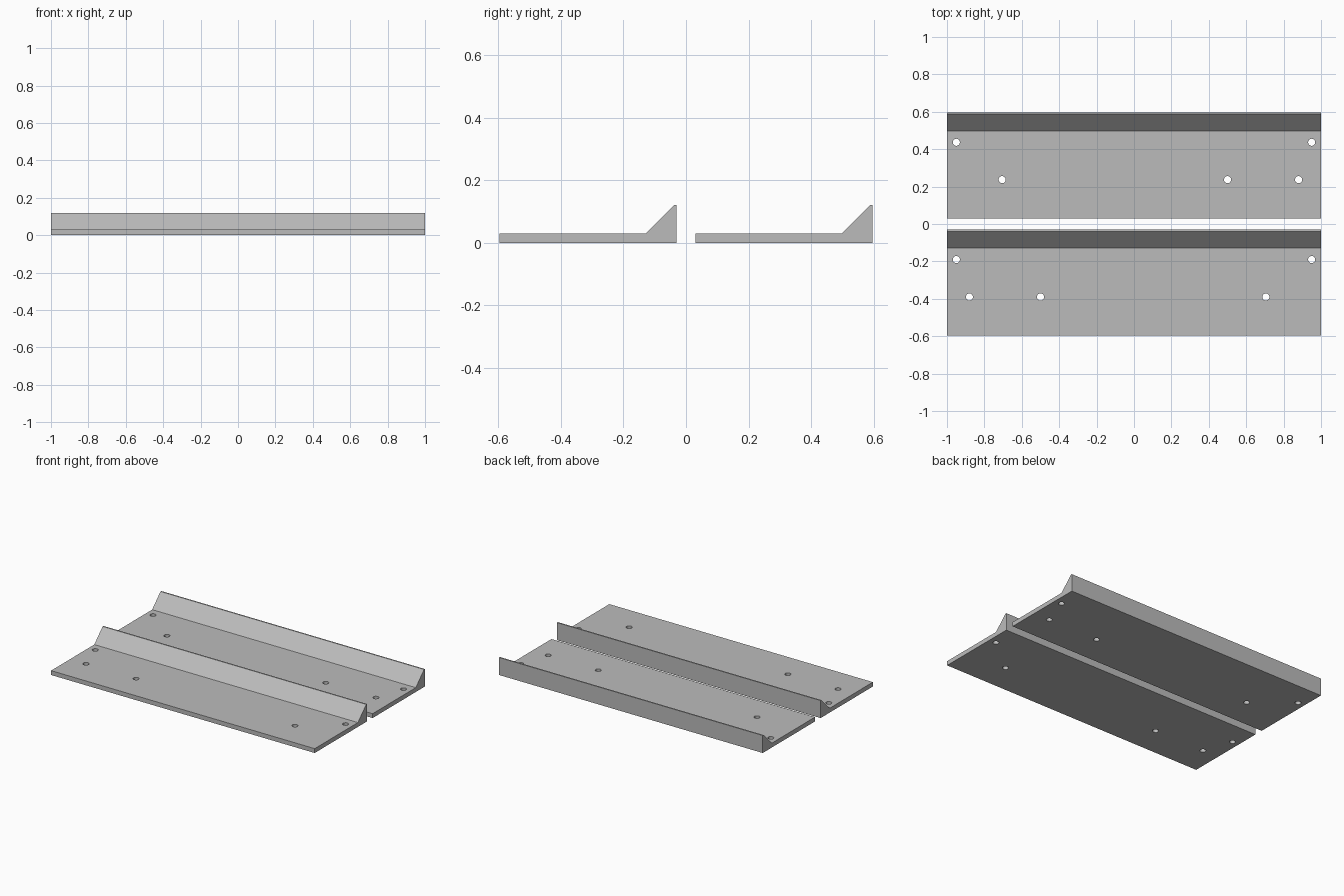
import bpy, bmesh
from mathutils import Matrix

cube = bpy.data.objects.get("Cube")
if cube:
    bpy.data.objects.remove(cube, do_unlink=True)

grey = bpy.data.materials.new("plain grey")
grey.use_nodes = True
grey.diffuse_color = (0.5, 0.5, 0.5, 1)
grey.node_tree.nodes["Principled BSDF"].inputs["Base Color"].default_value = (0.5, 0.5, 0.5, 1)


def add_object(name, bm):
    bmesh.ops.recalc_face_normals(bm, faces=bm.faces)
    mesh = bpy.data.meshes.new(name)
    bm.to_mesh(mesh)
    bm.free()
    mesh.materials.append(grey)
    obj = bpy.data.objects.new(name, mesh)
    bpy.context.collection.objects.link(obj)
    return obj


# Plate cross-section in (y, z): flat base with a wedge lip along the back
PROFILE = [(0, 0), (0.567, 0), (0.567, 0.12), (0.558, 0.12), (0.468, 0.03), (0, 0.03)]
# Screw holes, measured from the plate's front edge
HOLES = [(-0.95, 0.407), (0.95, 0.407), (-0.705, 0.207), (0.5, 0.207), (0.88, 0.207)]


def build_plate(name, y0, flip):
    # Extruded body
    bm = bmesh.new()
    face = bm.faces.new([bm.verts.new((-1, y0 + y, z)) for y, z in PROFILE])
    ext = bmesh.ops.extrude_face_region(bm, geom=[face])
    moved = [v for v in ext["geom"] if isinstance(v, bmesh.types.BMVert)]
    bmesh.ops.translate(bm, verts=moved, vec=(2, 0, 0))
    plate = add_object(name, bm)

    # Round through holes, mirrored between the two plates
    bm = bmesh.new()
    for x, y in HOLES:
        bmesh.ops.create_cone(bm, cap_ends=True, segments=32, radius1=0.019, radius2=0.019,
                              depth=0.2, matrix=Matrix.Translation((x * flip, y0 + y, 0)))
    cutter = add_object(name + "_hole_cutter", bm)
    cutter.hide_render = True
    cut = plate.modifiers.new("holes", "BOOLEAN")
    cut.operation = "DIFFERENCE"
    cut.solver = "EXACT"
    cut.object = cutter

    # Bake the cut and drop the cutter
    bpy.context.view_layer.objects.active = plate
    bpy.ops.object.modifier_apply(modifier=cut.name)
    bpy.data.objects.remove(cutter, do_unlink=True)

    # Smooth hole walls, sharp plate edges
    bpy.ops.object.select_all(action="DESELECT")
    plate.select_set(True)
    bpy.ops.object.shade_smooth_by_angle()


build_plate("back_plate", 0.03, 1)
build_plate("front_plate", -0.597, -1)
